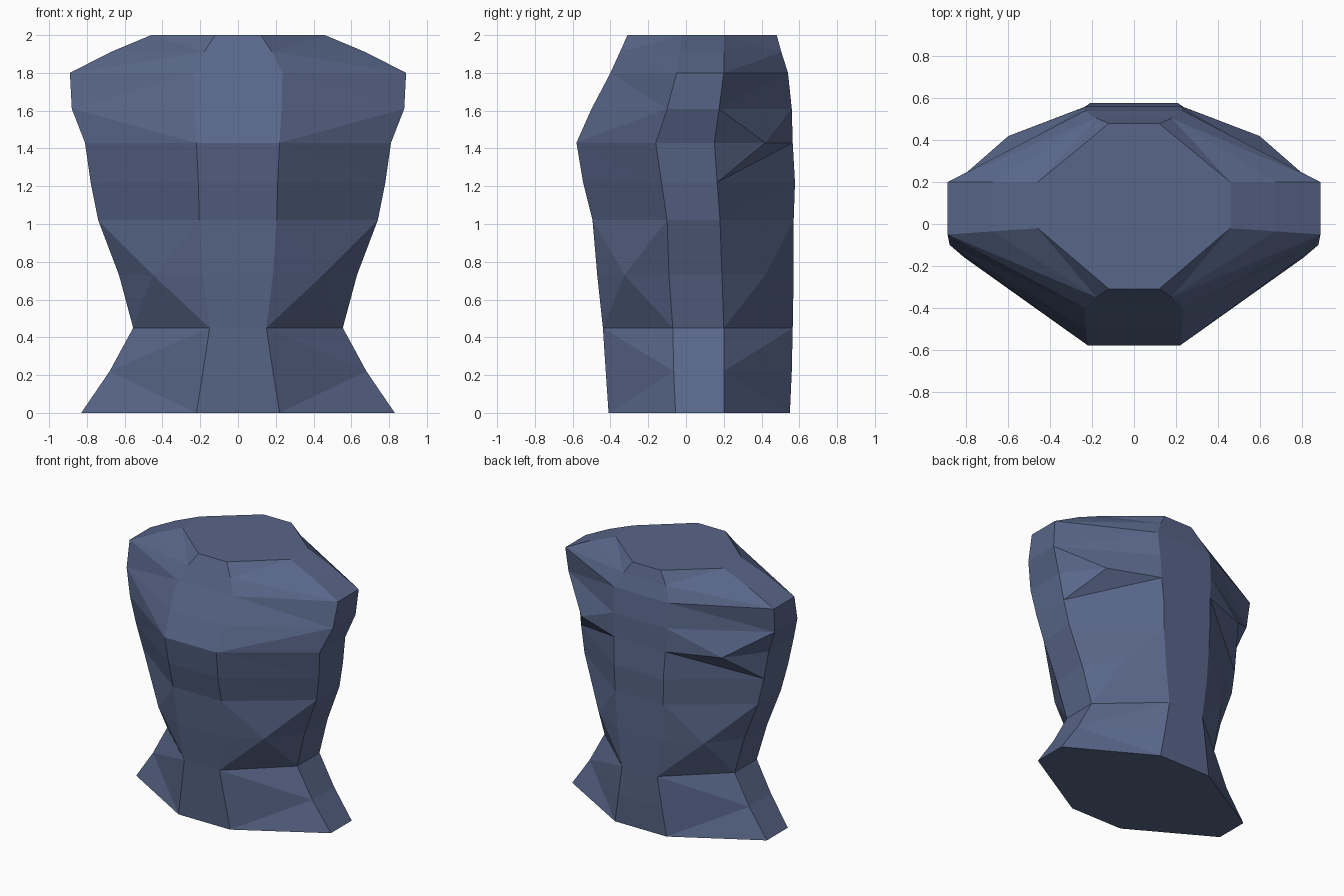
import bpy, bmesh

if "Cube" in bpy.data.objects:
    bpy.data.objects.remove(bpy.data.objects["Cube"])

# Torso levels: z, front half width, front y, side x, side front y, side back y, back y
LEVELS = [
    (0.00, 0.22, -0.41, 0.83, -0.055, 0.20, 0.55),
    (0.22, 0.185, -0.425, 0.68, -0.065, 0.20, 0.56),
    (0.45, 0.15, -0.44, 0.555, -0.07, 0.20, 0.565),
    (0.73, 0.185, -0.47, 0.63, -0.09, 0.19, 0.57),
    (1.02, 0.205, -0.495, 0.74, -0.10, 0.18, 0.57),
    (1.22, 0.21, -0.545, 0.78, -0.13, 0.165, 0.577),
    (1.43, 0.22, -0.58, 0.81, -0.16, 0.15, 0.565),
    (1.61, 0.23, -0.50, 0.88, -0.10, 0.175, 0.56),
    (1.80, 0.235, -0.40, 0.89, -0.05, 0.20, 0.54),
    (1.91, 0.18, -0.35, 0.675, -0.035, 0.20, 0.505),
    (2.00, 0.12, -0.31, 0.46, -0.02, 0.20, 0.48),
]

bm = bmesh.new()
rings = []
for z, w, fy, sx, s0, s1, by in LEVELS:
    points = [(0, fy), (w, fy), (sx, s0), (sx, s1), (w, by), (0, by)]
    rings.append([bm.verts.new((x, y, z)) for x, y in points])


def fan(center, loop, closed):
    """Triangles from a raised point to the panel outline."""
    for i in range(len(loop) if closed else len(loop) - 1):
        bm.faces.new((center, loop[i], loop[(i + 1) % len(loop)]))


# Chest, flank and spine strips
for lo, hi in zip(rings, rings[1:]):
    for c in (0, 2, 4):
        bm.faces.new((lo[c], lo[c + 1], hi[c + 1], hi[c]))

# Slanted panels between the chest or spine (p) and the flank (s)
for p, s, back in ((1, 2, False), (4, 3, True)):
    for i, (lo, hi) in enumerate(zip(rings, rings[1:])):
        if i in (2, 3) or (back and i in (5, 6)):
            continue
        if i in (0, 6, 9):
            split = (lo[p], hi[s])
        else:
            split = (lo[s], hi[p])
        if i == 9:
            split = (lo[p], hi[s])
        for corner in [v for v in (lo[p], lo[s], hi[p], hi[s]) if v not in split]:
            bm.faces.new((split[0], split[1], corner))
    # Waist panel with a raised middle
    mid = bm.verts.new((0.45, 0.42 if back else -0.325, 0.73))
    fan(mid, [rings[2][p], rings[2][s], rings[3][s],
              rings[4][s], rings[4][p], rings[3][p]], True)

# Shoulder blade with an overhanging lower edge
blade = bm.verts.new((0.60, 0.42, 1.43))
bm.faces.new((rings[5][4], rings[5][3], rings[6][4]))
fan(blade, [rings[6][4], rings[5][3], rings[6][3], rings[7][3], rings[7][4]], True)

# Flat caps at the hips and neck
bm.faces.new(rings[0])
bm.faces.new(rings[-1])
bmesh.ops.recalc_face_normals(bm, faces=bm.faces[:])

# Mirror the half to complete the body
half = bm.verts[:] + bm.edges[:] + bm.faces[:]
bmesh.ops.mirror(bm, geom=half, axis='X', merge_dist=0.0005)
bmesh.ops.recalc_face_normals(bm, faces=bm.faces[:])

mesh = bpy.data.meshes.new("torso")
bm.to_mesh(mesh)
bm.free()
torso = bpy.data.objects.new("torso", mesh)
bpy.context.collection.objects.link(torso)

cloth = bpy.data.materials.new("slate_blue")
cloth.diffuse_color = (0.098, 0.133, 0.250, 1)
cloth.use_nodes = True
cloth.node_tree.nodes["Principled BSDF"].inputs["Base Color"].default_value = cloth.diffuse_color
mesh.materials.append(cloth)
